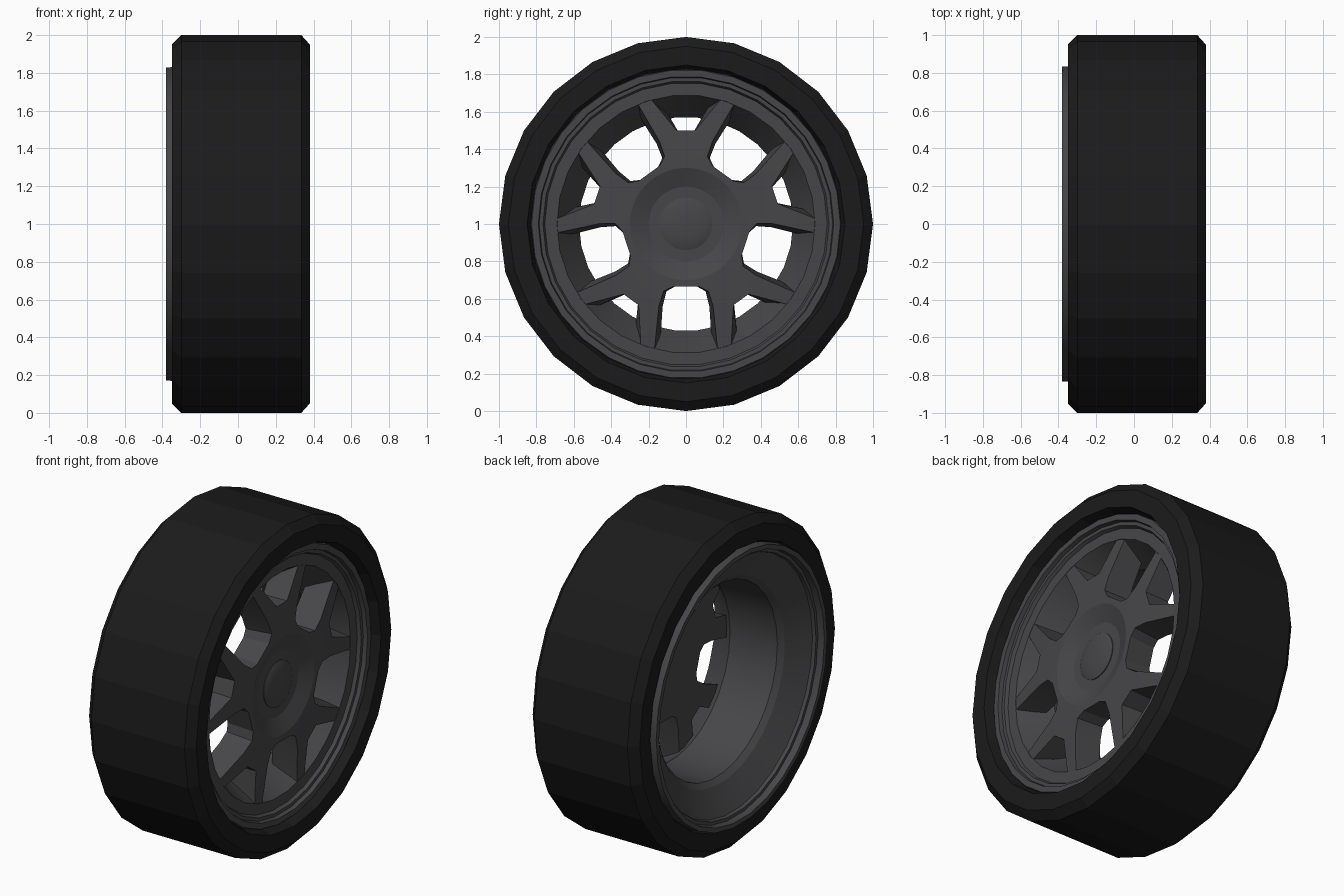
import bpy, bmesh
from math import sin, cos, pi, radians, atan2, hypot

if "Cube" in bpy.data.objects:
    bpy.data.objects.remove(bpy.data.objects["Cube"])


def material(name, rgb):
    m = bpy.data.materials.new(name)
    m.diffuse_color = (*rgb, 1)
    m.use_nodes = True
    m.node_tree.nodes["Principled BSDF"].inputs["Base Color"].default_value = m.diffuse_color
    return m


RUBBER = material("rubber", (0.011, 0.011, 0.011))
METAL = material("dark_metal", (0.062, 0.062, 0.066))


def polar(x, r, a):
    return (x, r * cos(a), 1 + r * sin(a))


def finish(bm, name, mat, smooth=None):
    bmesh.ops.recalc_face_normals(bm, faces=bm.faces)
    me = bpy.data.meshes.new(name)
    bm.to_mesh(me)
    bm.free()
    me.materials.append(mat)
    ob = bpy.data.objects.new(name, me)
    bpy.context.collection.objects.link(ob)
    if smooth:
        bpy.ops.object.select_all(action='DESELECT')
        ob.select_set(True)
        bpy.context.view_layer.objects.active = ob
        bpy.ops.object.shade_smooth_by_angle(angle=radians(smooth))
    return ob


def revolve(name, profile, n, mat, closed=True, smooth=None):
    """Turn an (x, radius) profile about the wheel axle."""
    bm = bmesh.new()
    rings = [[bm.verts.new(polar(x, r, 2 * pi * i / n)) for i in range(n)]
             for x, r in profile]
    pairs = list(zip(rings, rings[1:]))
    if closed:
        pairs.append((rings[-1], rings[0]))
    for a, b in pairs:
        for i in range(n):
            j = (i + 1) % n
            bm.faces.new((a[i], a[j], b[j], b[i]))
    if not closed:
        bm.faces.new(rings[0])
        bm.faces.new(rings[-1])
    return finish(bm, name, mat, smooth)


# Tyre: 24 flat sides with chamfered shoulders
revolve("tyre", [(-0.30, 1), (0.335, 1), (0.38, 0.95), (0.38, 0.85), (0.30, 0.825),
                 (-0.31, 0.825), (-0.35, 0.85), (-0.35, 0.95)], 24, RUBBER)

# Rim: stepped front lip, tapering barrel, sloped back flange
revolve("rim", [(0.30, 0.835), (0.33, 0.825), (0.33, 0.79), (0.305, 0.785), (0.305, 0.765),
                (0.285, 0.755), (0.285, 0.69), (0.10, 0.572), (-0.21, 0.59), (-0.24, 0.62),
                (-0.32, 0.775), (-0.34, 0.78), (-0.34, 0.80), (-0.38, 0.805),
                (-0.38, 0.833), (-0.32, 0.837)], 30, METAL, smooth=15)


def spider_outline(draft):
    """Radius and angle of the five forked spokes; draft (0-1) thickens them."""
    window = [(0.335, 0.07, .01), (0.36, 0.12, .015), (0.44, 0.145, .02), (0.70, 0.172, .03)]
    notch = [(0.69, 0.205, .05), (0.50, 0.05, .005)]
    half = []
    for u, v, d in window:
        v -= d * draft
        half.append((hypot(u, v), pi / 5 - atan2(v, u)))
    for u, v, d in notch:
        v -= d * draft
        half.append((hypot(u, v), atan2(v, u)))
    whole = half + [(r, -a) for r, a in reversed(half)]
    return [(r, pi / 2 - k * 2 * pi / 5 + a) for k in range(5) for r, a in whole]


# Spokes: five Y-shaped arms, open at the centre for the hub dish
bm = bmesh.new()
front = [bm.verts.new(polar(0.31 - 0.03 * max(0, min(1, (r - 0.4) / 0.3)), r, a))
         for r, a in spider_outline(0)]
back = [bm.verts.new(polar(0.14, r, a)) for r, a in spider_outline(1)]
hole = [bm.verts.new(polar(0.31, 0.3, 2 * pi * i / 40)) for i in range(40)]
edges = [bm.edges.new((loop[i], loop[(i + 1) % len(loop)]))
         for loop in (front, hole) for i in range(len(loop))]
bmesh.ops.triangle_fill(bm, edges=edges, use_beauty=True, normal=(1, 0, 0))
for i in range(len(front)):
    j = (i + 1) % len(front)
    bm.faces.new((front[i], front[j], back[j], back[i]))
bm.faces.new(back)
dish = [bm.verts.new(polar(0.27, 0.2, 2 * pi * i / 40)) for i in range(40)]
for i in range(40):
    j = (i + 1) % 40
    bm.faces.new((hole[i], hole[j], dish[j], dish[i]))
bm.faces.new(dish)
finish(bm, "spokes", METAL, smooth=12)

# Centre cap: low dome in the dish
revolve("centre_cap", [(0.24, 0.14), (0.275, 0.14), (0.285, 0.115), (0.291, 0.06),
                       (0.292, 0.01)], 40, METAL, closed=False, smooth=35)
